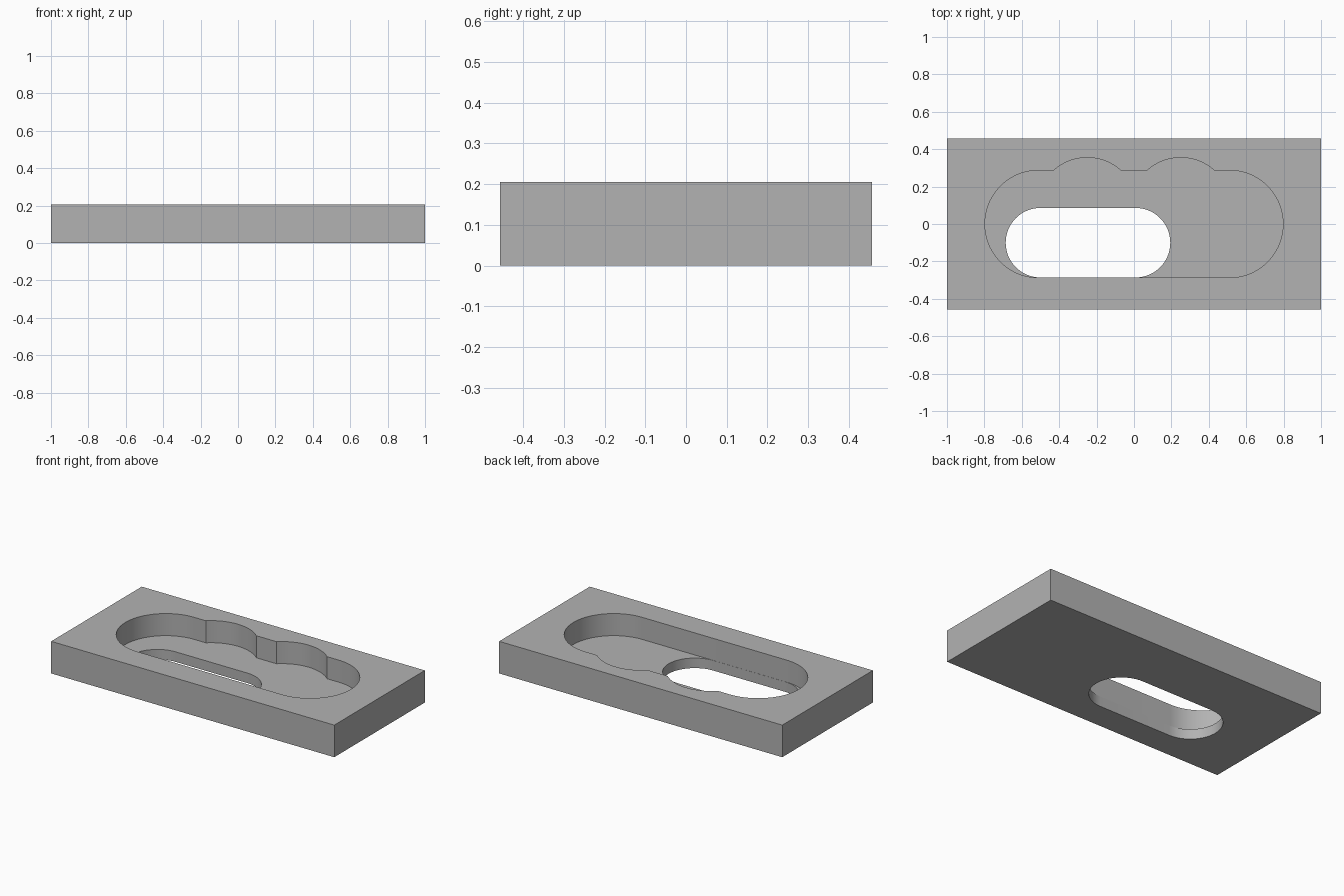
import bpy, bmesh
from math import sin, cos, radians

old = bpy.data.objects.get("Cube")
if old:
    bpy.data.objects.remove(old, do_unlink=True)

HEIGHT, FLOOR = 0.205, 0.064

grey = bpy.data.materials.new("plain grey")
grey.use_nodes = True
grey.diffuse_color = (0.45, 0.45, 0.45, 1)
grey.node_tree.nodes["Principled BSDF"].inputs["Base Color"].default_value = grey.diffuse_color


def arc(x, y, r, start, end, steps=32):
    angles = [radians(start + (end - start) * i / steps) for i in range(steps + 1)]
    return [(x + r * cos(a), y + r * sin(a)) for a in angles]


def prism(name, outline, bottom, top):
    """Extrude a counter-clockwise outline from bottom to top."""
    bm = bmesh.new()
    base = bm.faces.new([bm.verts.new((x, y, bottom)) for x, y in outline])
    grown = bmesh.ops.extrude_face_region(bm, geom=[base])["geom"]
    verts = [v for v in grown if isinstance(v, bmesh.types.BMVert)]
    bmesh.ops.translate(bm, verts=verts, vec=(0, 0, top - bottom))
    bmesh.ops.recalc_face_normals(bm, faces=bm.faces)
    mesh = bpy.data.meshes.new(name)
    bm.to_mesh(mesh)
    bm.free()
    mesh.materials.append(grey)
    obj = bpy.data.objects.new(name, mesh)
    bpy.context.collection.objects.link(obj)
    return obj


# Rectangular block
block = prism("block", [(-1, -0.457), (1, -0.457), (1, 0.457), (-1, 0.457)], 0, HEIGHT)

# Rounded pocket with two finger scallops along the back edge
pocket_outline = arc(0.51, 0, 0.287, -90, 90, 48)
for x in (0.25, -0.25):
    pocket_outline += arc(x, 0.087, 0.268, 48.3, 131.7)
pocket_outline += arc(-0.51, 0, 0.287, 90, 270, 48)
pocket = prism("pocket_cutter", pocket_outline, FLOOR, HEIGHT + 0.1)

# Through slot in the pocket floor
slot_outline = arc(0.008, -0.1, 0.186, -90, 90) + arc(-0.5, -0.1, 0.186, 90, 270)
slot = prism("slot_cutter", slot_outline, -0.1, FLOOR + 0.05)

# Cut both openings, then remove the cutters
bpy.context.view_layer.objects.active = block
for cutter in (pocket, slot):
    cutter.hide_render = True
    cut = block.modifiers.new(cutter.name, "BOOLEAN")
    cut.operation = "DIFFERENCE"
    cut.solver = "EXACT"
    cut.object = cutter
    bpy.ops.object.modifier_apply(modifier=cut.name)
    bpy.data.objects.remove(cutter, do_unlink=True)

# Smooth curved walls with crisp edges
bpy.ops.object.select_all(action="DESELECT")
block.select_set(True)
bpy.ops.object.shade_smooth_by_angle(angle=radians(30))
